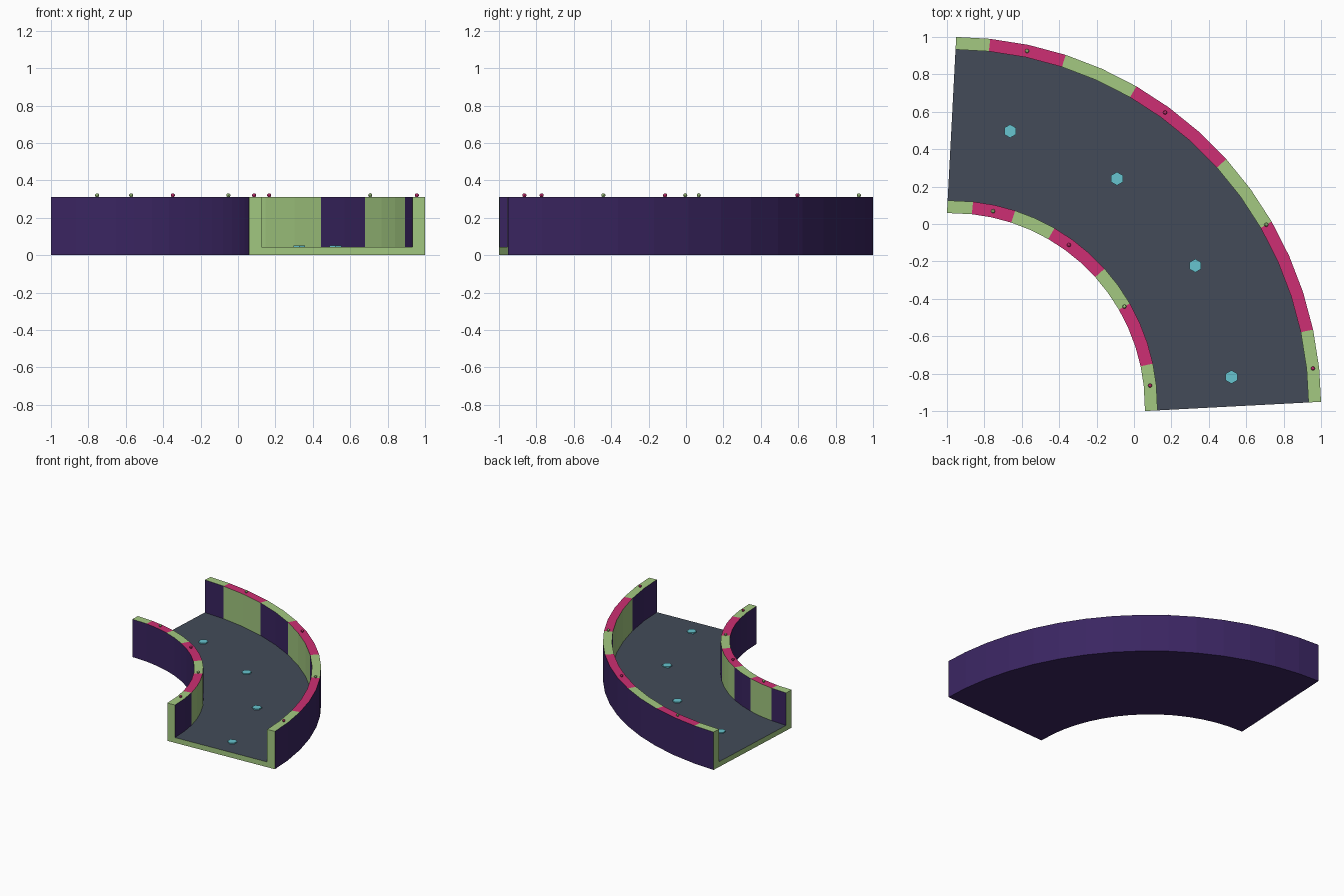
import bpy, bmesh, math
from mathutils import Vector

if "Cube" in bpy.data.objects:
    bpy.data.objects.remove(bpy.data.objects["Cube"])


def srgb(hex_code):
    vals = [int(hex_code[i:i + 2], 16) / 255 for i in (0, 2, 4)]
    return [v / 12.92 if v <= 0.04045 else ((v + 0.055) / 1.055) ** 2.4 for v in vals] + [1]


def material(name, hex_code):
    m = bpy.data.materials.new(name)
    m.diffuse_color = srgb(hex_code)
    m.use_nodes = True
    m.node_tree.nodes["Principled BSDF"].inputs["Base Color"].default_value = m.diffuse_color
    return m


PURPLE, GREEN, PINK, SLATE, CYAN = range(5)
mats = [material("dark purple", "3a2561"), material("light green", "a3c981"),
        material("pink", "cd2f73"), material("slate", "434b59"),
        material("cyan", "67c5d0")]

# Quarter bend: centre, middle radius, half widths, heights
C, R = -0.9753, 1.5047
W, WI = 0.4713, 0.404
FLOOR, TOP = 0.043, 0.31
STEPS = 15
PINK_STEPS = {2, 3, 4, 7, 8, 9, 12, 13}


def on_arc(angle, offset=0.0, z=0.0):
    a = math.radians(angle)
    return Vector((C + (R + offset) * math.cos(a), C + (R + offset) * math.sin(a), z))


def finish(bm, name, materials):
    bmesh.ops.recalc_face_normals(bm, faces=bm.faces)
    me = bpy.data.meshes.new(name)
    bm.to_mesh(me)
    bm.free()
    for m in materials:
        me.materials.append(m)
    ob = bpy.data.objects.new(name, me)
    bpy.context.collection.objects.link(ob)
    return ob


# Track: U-shaped section swept along the arc, ends cut square to the end chords
profile = [(-W, 0), (W, 0), (W, TOP), (WI, TOP), (WI, FLOOR),
           (-WI, FLOOR), (-WI, TOP), (-W, TOP)]
bm = bmesh.new()
rings = []
for k in range(STEPS + 1):
    angle = 90 * k / STEPS
    side = math.radians(min(max(angle, 3), 87))
    out = Vector((math.cos(side), math.sin(side), 0))
    rings.append([bm.verts.new(on_arc(angle) + out * o + Vector((0, 0, z))) for o, z in profile])
n = len(profile)
for k in range(STEPS):
    rim, inside = (PINK, GREEN) if k in PINK_STEPS else (GREEN, PURPLE)
    colours = [PURPLE, PURPLE, rim, inside, SLATE, inside, rim, PURPLE]
    for i in range(n):
        j = (i + 1) % n
        f = bm.faces.new((rings[k][i], rings[k][j], rings[k + 1][j], rings[k + 1][i]))
        f.material_index = colours[i]
# End caps: floor strip and two wall ends
for r in (rings[0], rings[-1]):
    for ids in ((0, 1, 4, 5), (1, 2, 3, 4), (0, 5, 6, 7)):
        f = bm.faces.new([r[i] for i in ids])
        f.material_index = GREEN
finish(bm, "curved_track", mats)

# Rim studs and floor pads, evenly spaced along the bend
MID = (W + WI) / 2
for i, angle in enumerate((6, 30, 54, 78)):
    for label, offset in (("inner", -MID), ("outer", MID)):
        bm = bmesh.new()
        bmesh.ops.create_uvsphere(bm, u_segments=8, v_segments=6, radius=0.011)
        bmesh.ops.translate(bm, vec=on_arc(angle, offset, 0.32), verts=bm.verts)
        finish(bm, f"{label}_rim_stud_{i + 1}", [mats[GREEN if i % 2 else PINK]])

    bm = bmesh.new()
    bmesh.ops.create_cone(bm, cap_ends=True, segments=6, radius1=0.036, radius2=0.036, depth=0.009)
    bmesh.ops.translate(bm, vec=on_arc(angle, 0, FLOOR + 0.0045), verts=bm.verts)
    finish(bm, f"floor_pad_{i + 1}", [mats[CYAN]])
